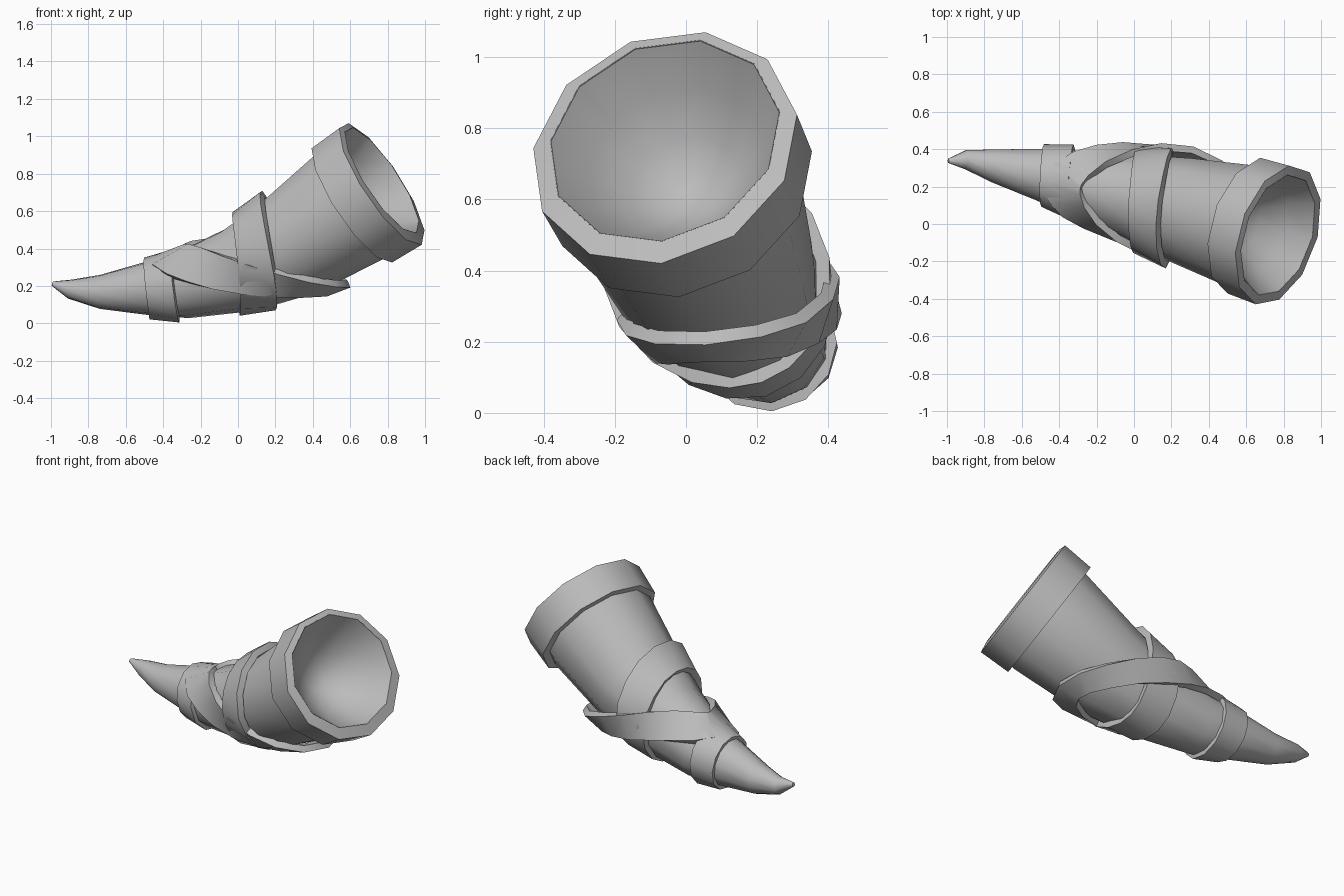
import bpy, bmesh, math
from mathutils import Vector

if "Cube" in bpy.data.objects:
    bpy.data.objects.remove(bpy.data.objects["Cube"])

grey = bpy.data.materials.new("grey_horn")
grey.diffuse_color = (0.5, 0.5, 0.5, 1)
grey.use_nodes = True
grey.node_tree.nodes["Principled BSDF"].inputs["Base Color"].default_value = grey.diffuse_color
SIDES = 11

# Spine of the horn: centre x, y, z and radius
SPINE = [(-.993, .338, .212, .012), (-.9, .345, .183, .052), (-.74, .312, .168, .092),
         (-.5, .268, .185, .142), (-.3, .222, .203, .18), (0, .145, .285, .235),
         (.27, .075, .41, .288), (.6, -.012, .63, .338)]
MOUTH_DIR = Vector((.8, -.26, .53)).normalized()
MOUTH = Vector((.77, -.06, .745))


def spine_at(x):
    """Centre and radius of the horn at a given x."""
    x = max(SPINE[0][0], min(SPINE[-1][0] - 1e-4, x))
    for a, b in zip(SPINE, SPINE[1:]):
        if a[0] <= x <= b[0]:
            f = (x - a[0]) / (b[0] - a[0])
            p = [i + (j - i) * f for i, j in zip(a, b)]
            return Vector(p[:3]), p[3]


def direction(x):
    return (spine_at(x + .12)[0] - spine_at(x - .12)[0]).normalized()


def frame(d):
    """Front-facing and upward axes across direction d."""
    up = (Vector((0, 0, 1)) - d * d.z).normalized()
    return up.cross(d) * -1 if up.cross(d).y > 0 else up.cross(d), up


def ring(c, r, d, n=SIDES):
    """Ring of points with one corner near the top."""
    u, v = frame(d)
    return [c + r * (math.sin(t) * u + math.cos(t) * v)
            for t in (2 * math.pi * i / n - .14 for i in range(n))]


def skin(name, rings, caps=False, loop=False, angle=35):
    """Join rings of points into one surface."""
    bm = bmesh.new()
    rows = [[bm.verts.new(p) for p in r] for r in rings]
    n = len(rows[0])
    pairs = list(zip(rows, rows[1:])) + ([(rows[-1], rows[0])] if loop else [])
    for a, b in pairs:
        for i in range(n):
            j = (i + 1) % n
            bm.faces.new((a[i], a[j], b[j], b[i]))
    if caps:
        bm.faces.new(rows[0])
        bm.faces.new(rows[-1])
    bmesh.ops.recalc_face_normals(bm, faces=bm.faces)
    me = bpy.data.meshes.new(name)
    bm.to_mesh(me)
    bm.free()
    me.materials.append(grey)
    ob = bpy.data.objects.new(name, me)
    bpy.context.collection.objects.link(ob)
    bpy.context.view_layer.objects.active = ob
    ob.select_set(True)
    bpy.ops.object.shade_smooth_by_angle(angle=math.radians(angle))
    ob.select_set(False)


# Horn shell, outside then hollow inside
rings = [ring(Vector(s[:3]), s[3], direction(s[0])) for s in SPINE[:-1]]
rings.append(ring(Vector(SPINE[-1][:3]), SPINE[-1][3], MOUTH_DIR))
lip = MOUTH + Vector((0, 0, .02))
rings.append(ring(lip, .338, MOUTH_DIR))
for back, r in ((.125, .26), (.23, .16), (.29, .06)):
    rings.append(ring(lip - MOUTH_DIR * back, r, MOUTH_DIR))
skin("horn", rings, caps=True, angle=50)

# Thick rim collar around the mouth
rear = MOUTH - MOUTH_DIR * .19
skin("rim_collar", [ring(rear, .325, MOUTH_DIR), ring(rear, .38, MOUTH_DIR),
                    ring(MOUTH, .388, MOUTH_DIR),
                    ring(lip, .336, MOUTH_DIR)], loop=True, angle=40)


def strap(name, x_of, lift_of, width_of, n=16):
    """Flat strap wrapped around the horn; its shape depends on the angle."""
    def point(t):
        x = x_of(t)
        c, r = spine_at(x)
        d = direction(x)
        u, v = frame(d)
        out = math.cos(t) * u + math.sin(t) * v
        return c + out * (r + lift_of(t)), (out - d * .2).normalized()
    rows = []
    for i in range(n):
        t = 2 * math.pi * i / n
        p, nrm = point(t)
        along = point(t + .05)[0] - point(t - .05)[0]
        side = along.cross(nrm).normalized() * width_of(t) / 2
        rows.append([p - side - nrm * .04, p + side - nrm * .04, p + side, p - side])
    skin(name, rows, loop=True)


cos, sin = math.cos, math.sin
# Upright middle strap
strap("middle_strap", lambda t: .1 + .08 * sin(t) + .06 * cos(t),
      lambda t: .043 - .027 * max(0, -sin(t)), lambda t: .195)
# Long slanting strap, loose at the back and below, wider at the front and top
strap("slanting_strap", lambda t: -.345 * sin(t) - .05 * cos(t),
      lambda t: .022 + .045 * max(0, cos(t - math.radians(210))),
      lambda t: .17 + .035 * cos(t - math.radians(60)), 18)
# Narrow strap near the tip
strap("tip_strap", lambda t: -.41 + .03 * cos(t),
      lambda t: .022, lambda t: .16, 12)
